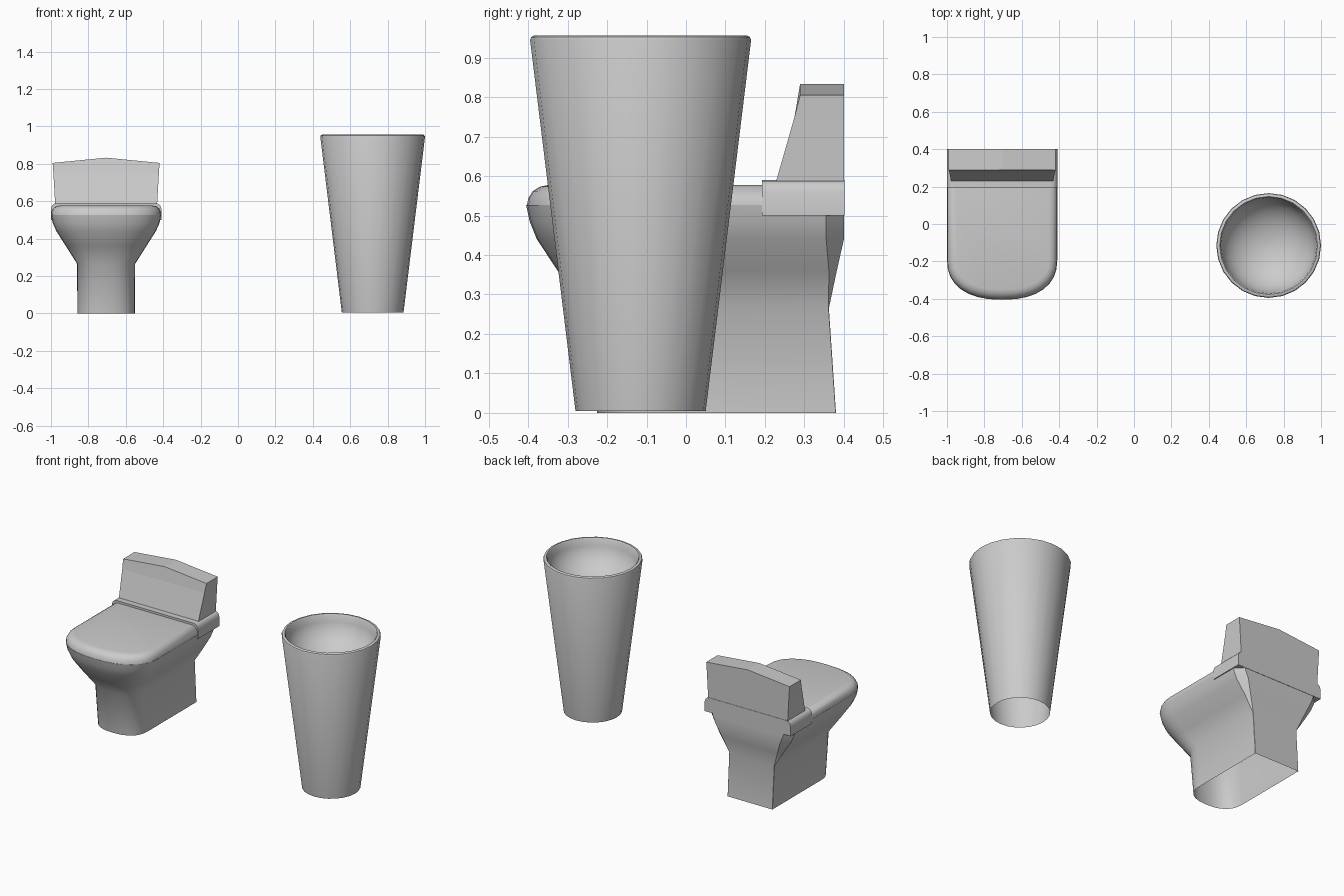
import bpy
from math import sin, cos, pi, radians, sqrt

if "Cube" in bpy.data.objects:
    bpy.data.objects.remove(bpy.data.objects["Cube"])

CX = -0.705  # toilet centre line


def make(name, verts, faces, smooth=True):
    me = bpy.data.meshes.new(name)
    me.from_pydata(verts, [], faces)
    ob = bpy.data.objects.new(name, me)
    bpy.context.collection.objects.link(ob)
    bpy.ops.object.select_all(action='DESELECT')
    ob.select_set(True)
    bpy.context.view_layer.objects.active = ob
    bpy.ops.object.mode_set(mode='EDIT')
    bpy.ops.mesh.select_all(action='SELECT')
    bpy.ops.mesh.normals_make_consistent(inside=False)
    bpy.ops.object.mode_set(mode='OBJECT')
    if smooth:
        bpy.ops.object.shade_smooth_by_angle(angle=radians(35))
    return ob


def loft(name, rings, bottom=False, top=False, smooth=True):
    n = len(rings[0])
    verts = [v for r in rings for v in r]
    faces = [(k * n + i, k * n + (i + 1) % n, (k + 1) * n + (i + 1) % n, (k + 1) * n + i)
             for k in range(len(rings) - 1) for i in range(n)]
    if bottom:
        faces.append(tuple(range(n))[::-1])
    if top:
        faces.append(tuple(range(len(verts) - n, len(verts))))
    return make(name, verts, faces, smooth)


def d_ring(z, hw, front, mid, back, cut_x=0.001, cut_y=0.001, n=16):
    """D-shaped outline: squared-off rounded front, straight sides, cut back corners."""
    pts = [(CX + hw - cut_x, back, z), (CX - hw + cut_x, back, z), (CX - hw, back - cut_y, z)]
    for i in range(n + 1):
        a = pi * i / n
        c, s = cos(a), max(sin(a), 0)
        x = -hw * (1 if c >= 0 else -1) * abs(c) ** 0.85
        pts.append((CX + x, mid - (mid - front) * s ** 0.85, z))
    pts.append((CX + hw, back - cut_y, z))
    return pts


# Pedestal and bowl body, open underneath
loft("toilet_body", [
    d_ring(0.00, 0.154, -0.225, -0.10, 0.38),
    d_ring(0.265, 0.155, -0.258, -0.12, 0.362),
    d_ring(0.36, 0.215, -0.325, -0.16, 0.382, 0.025, 0.02),
    d_ring(0.44, 0.266, -0.378, -0.185, 0.40, 0.045, 0.045),
    d_ring(0.485, 0.286, -0.396, -0.19, 0.40, 0.045, 0.045),
    d_ring(0.527, 0.295, -0.405, -0.19, 0.40, 0.045, 0.045)], top=True)

# Closed lid with rounded rim
loft("toilet_lid", [
    d_ring(0.527, 0.294, -0.403, -0.19, 0.20),
    d_ring(0.545, 0.292, -0.399, -0.19, 0.20),
    d_ring(0.562, 0.283, -0.388, -0.19, 0.20),
    d_ring(0.573, 0.268, -0.370, -0.19, 0.20),
    d_ring(0.577, 0.25, -0.350, -0.19, 0.20)], top=True)

# Shelf carrying the tank, profile extruded front to back
half = [(0.295, 0.50), (0.295, 0.56), (0.289, 0.577), (0.278, 0.587), (0.262, 0.59)]
prof = half + [(-x, z) for x, z in reversed(half)]
loft("tank_shelf", [[(CX + x, y, z) for x, z in prof] for y in (0.192, 0.402)],
     bottom=True, top=True)


# Tank with gabled top and leaning front
def tank_ring(hw, front, z, zmid):
    return [(CX - hw, front, z), (CX, front, zmid), (CX + hw, front, z),
            (CX + hw, 0.40, z), (CX, 0.40, zmid), (CX - hw, 0.40, z)]


tank = [tank_ring(0.272, 0.225, 0.575, 0.575), tank_ring(0.282, 0.275, 0.75, 0.75),
        tank_ring(0.286, 0.289, 0.805, 0.833)]
ob = loft("tank", tank, bottom=True, smooth=False)
me = ob.data
verts = [v.co[:] for v in me.vertices]
faces = [tuple(p.vertices) for p in me.polygons] + [(12, 13, 16, 17), (13, 14, 15, 16)]
bpy.data.objects.remove(ob)
make("tank", verts, faces, smooth=False)

# Tapered pedestal basin: outer wall, rim and rounded bowl, open underneath
profile = [(0.165, 0.005), (0.28, 0.945), (0.277, 0.952), (0.27, 0.956), (0.262, 0.956), (0.256, 0.948)]
for i in range(1, 9):
    a = (pi / 2) * i / 8
    profile.append((max(0.256 * cos(a), 0.004), 0.948 - 0.2 * sin(a)))
N = 24
loft("basin", [[(0.72 + r * cos(2 * pi * i / N), -0.115 + r * sin(2 * pi * i / N), z)
                for i in range(N)] for r, z in profile], top=True)
